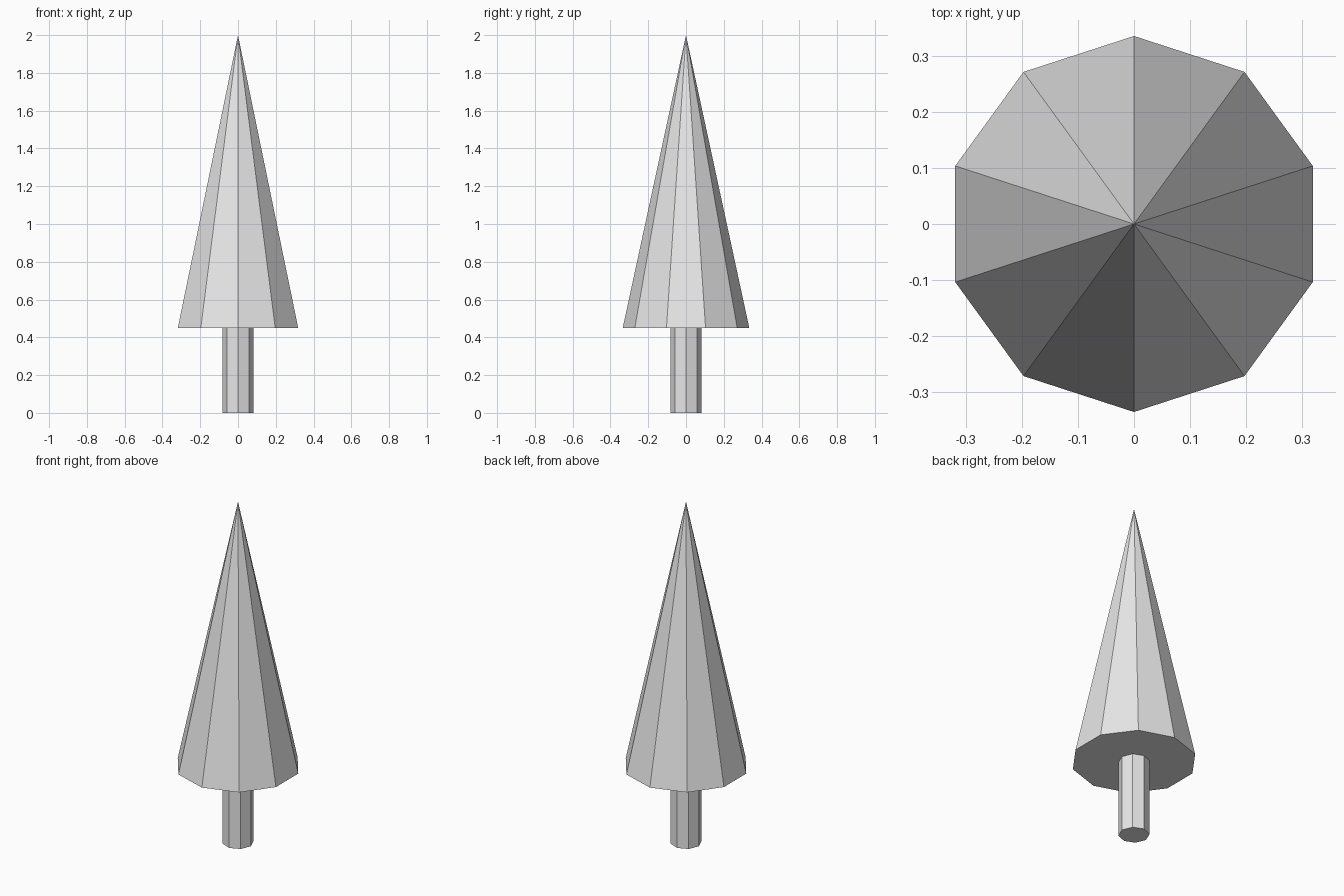
import bpy

default_cube = bpy.data.objects.get("Cube")
if default_cube:
    bpy.data.objects.remove(default_cube, do_unlink=True)

# One plain light grey for the whole tree
grey = bpy.data.materials.new("light_grey")
grey.use_nodes = True
colour = (0.8, 0.8, 0.8, 1)
grey.diffuse_color = colour
grey.node_tree.nodes["Principled BSDF"].inputs["Base Color"].default_value = colour


def add_part(name, sides, bottom_radius, top_radius, bottom, top):
    """Flat-shaded tapered prism standing between two heights."""
    bpy.ops.mesh.primitive_cone_add(
        vertices=sides, radius1=bottom_radius, radius2=top_radius,
        depth=top - bottom, location=(0, 0, (bottom + top) / 2))
    part = bpy.context.object
    part.name = name
    part.data.name = name
    part.data.materials.append(grey)
    return part


# Eight-sided trunk
add_part("trunk", 8, 0.083, 0.083, 0, 0.45)

# Ten-sided pointed foliage, closed underneath
add_part("foliage", 10, 0.335, 0, 0.45, 2)
